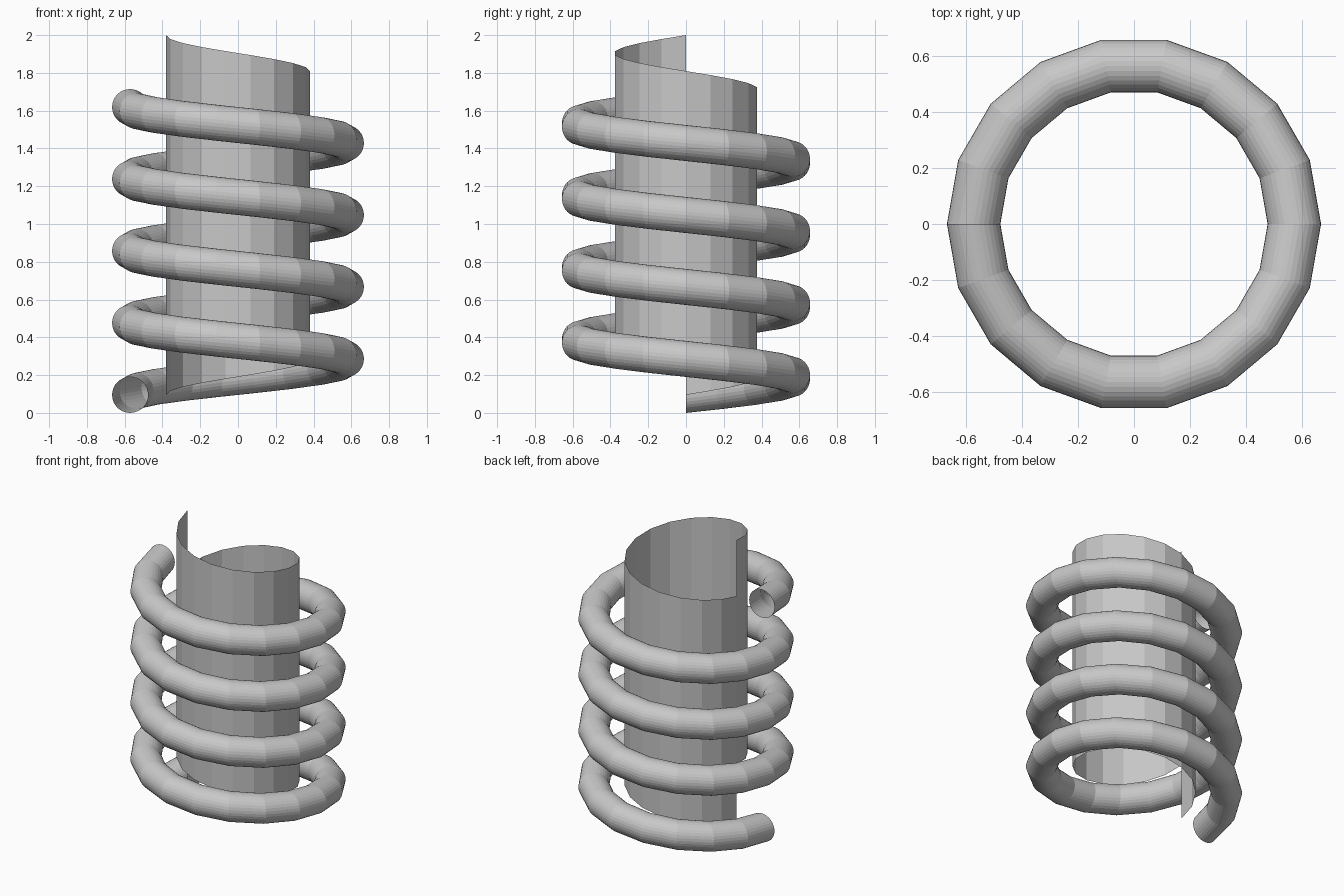
import bpy, bmesh, math

if "Cube" in bpy.data.objects:
    bpy.data.objects.remove(bpy.data.objects["Cube"])

S = 2 / 5.25            # one pitch = one core radius
R_CORE, R_COIL, R_TUBE = S, 1.5 * S, 0.25 * S
STEPS, TURNS, SIDES = 18, 4, 32

grey = bpy.data.materials.new("grey")
grey.diffuse_color = (0.58, 0.58, 0.58, 1)
grey.use_nodes = True
grey.node_tree.nodes["Principled BSDF"].inputs["Base Color"].default_value = grey.diffuse_color


def screw(name, profile, closed):
    """Sweep an (r, z) profile up a clockwise helix that starts on the -x side."""
    bm = bmesh.new()
    rings = []
    for i in range(STEPS * TURNS + 1):
        a = math.pi - 2 * math.pi * i / STEPS
        rise = S * i / STEPS
        rings.append([bm.verts.new((r * math.cos(a), r * math.sin(a), z + rise))
                      for r, z in profile])
    n = len(profile)
    for p, q in zip(rings, rings[1:]):
        for j in range(n if closed else n - 1):
            k = (j + 1) % n
            bm.faces.new((p[j], p[k], q[k], q[j]))
    bmesh.ops.remove_doubles(bm, verts=bm.verts[:], dist=1e-4)
    bmesh.ops.recalc_face_normals(bm, faces=bm.faces[:])
    me = bpy.data.meshes.new(name)
    bm.to_mesh(me)
    bm.free()
    me.materials.append(grey)
    ob = bpy.data.objects.new(name, me)
    bpy.context.collection.objects.link(ob)
    return ob


# Open-ended round tube wound into a coil
circle = [(R_COIL + R_TUBE * math.cos(2 * math.pi * j / SIDES),
           R_TUBE + R_TUBE * math.sin(2 * math.pi * j / SIDES)) for j in range(SIDES)]
screw("coil", circle, True)

# Thin core: a strip one pitch tall, so its turns join into a sleeve with stepped ends
screw("core_sleeve", [(R_CORE, R_TUBE), (R_CORE, R_TUBE + S)], False)
